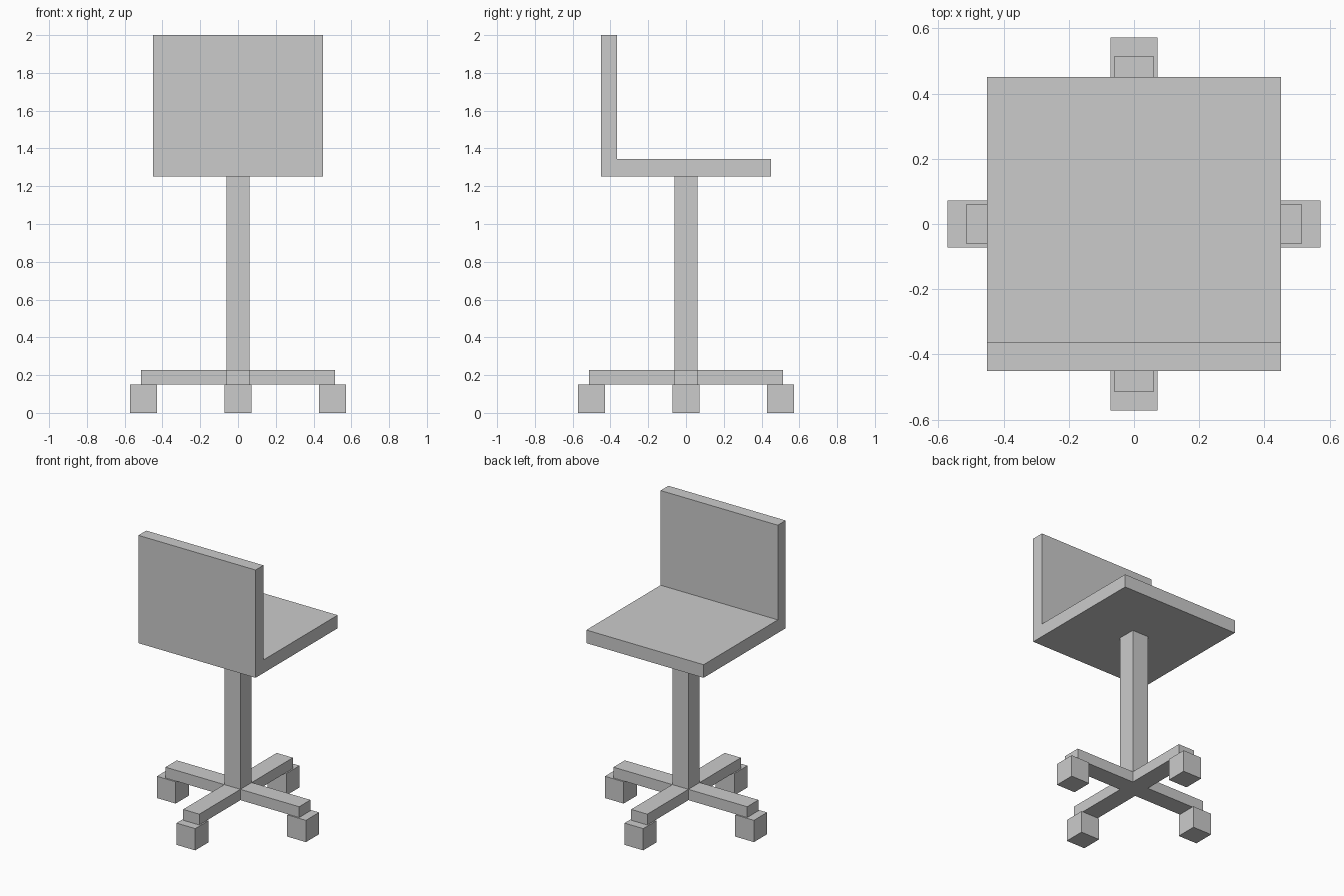
import bpy
import bmesh
from math import cos, sin, pi
from mathutils import Vector

if "Cube" in bpy.data.objects:
    bpy.data.objects.remove(bpy.data.objects["Cube"])


def extrude_profile(name, points, offset):
    """Solid made by extruding a closed 3D polygon along an offset."""
    bm = bmesh.new()
    face = bm.faces.new([bm.verts.new(p) for p in points])
    new = bmesh.ops.extrude_face_region(bm, geom=[face], use_keep_orig=True)["geom"]
    verts = [g for g in new if isinstance(g, bmesh.types.BMVert)]
    bmesh.ops.translate(bm, verts=verts, vec=Vector(offset))
    bmesh.ops.recalc_face_normals(bm, faces=bm.faces)
    mesh = bpy.data.meshes.new(name)
    bm.to_mesh(mesh)
    bm.free()
    obj = bpy.data.objects.new(name, mesh)
    bpy.context.collection.objects.link(obj)
    return obj


def box(name, x, y, half, z0, z1):
    """Square upright block centred on x, y."""
    corners = [(x + sx * half, y + sy * half, z0)
               for sx, sy in ((-1, -1), (1, -1), (1, 1), (-1, 1))]
    return extrude_profile(name, corners, (0, 0, z1 - z0))


S = 0.45      # half width of seat
W = 0.062     # half width of column and arms
ARM = 0.513   # reach of each arm

# Seat and backrest: one L-shaped side profile
profile = [(-S, 1.252), (S, 1.252), (S, 1.343), (-0.364, 1.343), (-0.364, 2), (-S, 2)]
extrude_profile("seat_and_backrest", [(-S, y, z) for y, z in profile], (2 * S, 0, 0))

# Central column
box("column", 0, 0, W, 0.226, 1.252)

# Cross-shaped base
cross = []
for i in range(4):
    c, s = round(cos(i * pi / 2)), round(sin(i * pi / 2))
    for x, y in ((ARM, -W), (ARM, W), (W, W)):
        cross.append((x * c - y * s, x * s + y * c, 0.151))
extrude_profile("base_cross", cross, (0, 0, 0.075))

# Block feet under the arm ends
for side, x, y in (("right", 0.5, 0), ("back", 0, 0.5), ("left", -0.5, 0), ("front", 0, -0.5)):
    box(side + "_foot", x, y, 0.072, 0, 0.151)
